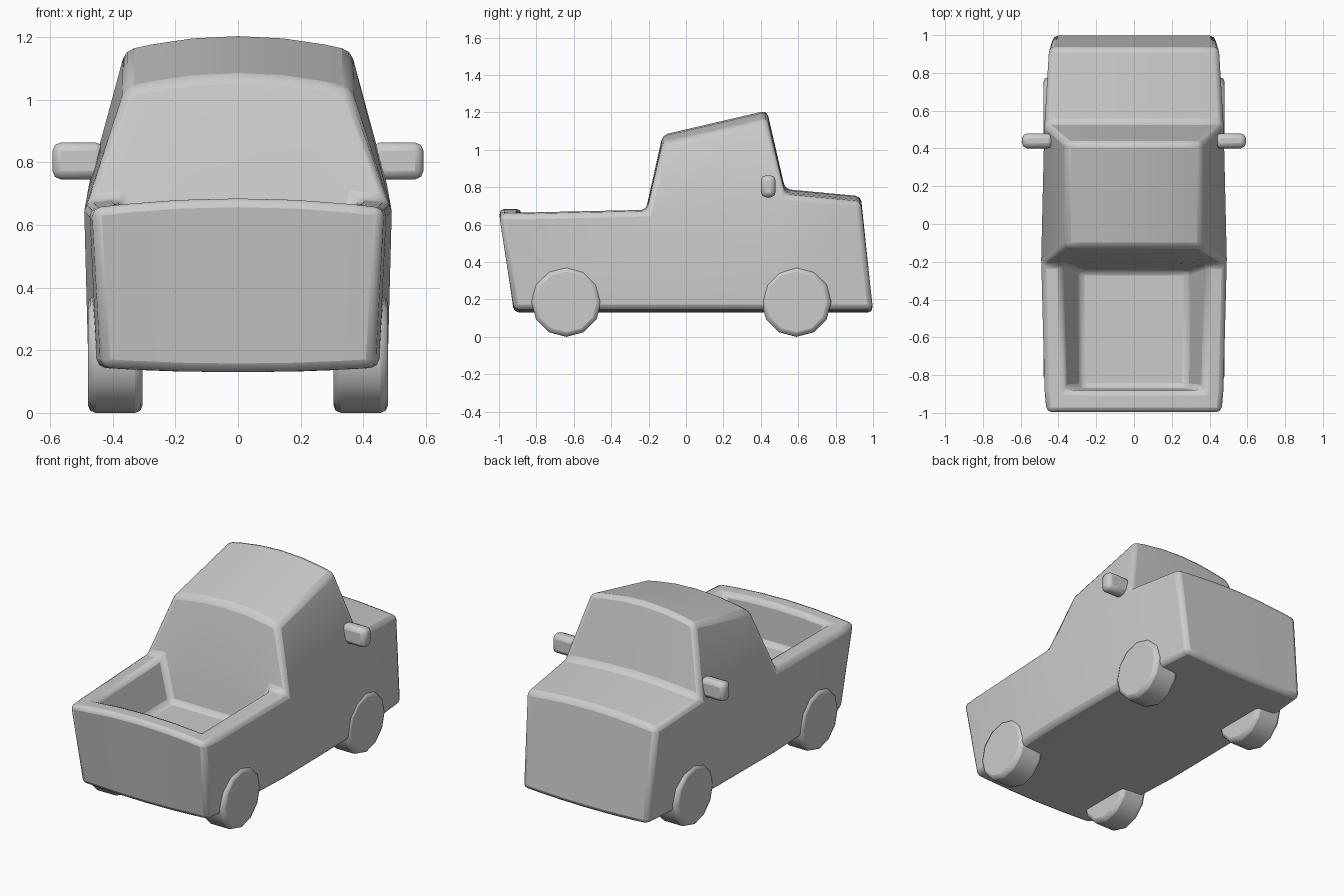
import bpy, bmesh, math
from mathutils import Matrix

cube = bpy.data.objects.get("Cube")
if cube:
    bpy.data.objects.remove(cube, do_unlink=True)

grey = bpy.data.materials.new("light grey")
grey.use_nodes = True
colour = (0.6, 0.6, 0.6, 1)
grey.diffuse_color = colour
grey.node_tree.nodes["Principled BSDF"].inputs["Base Color"].default_value = colour


def finish(bm, name, bevel, segments):
    bmesh.ops.recalc_face_normals(bm, faces=bm.faces)
    mesh = bpy.data.meshes.new(name)
    bm.to_mesh(mesh)
    bm.free()
    mesh.materials.append(grey)
    obj = bpy.data.objects.new(name, mesh)
    bpy.context.collection.objects.link(obj)
    mod = obj.modifiers.new("rounded edges", "BEVEL")
    mod.width = bevel
    mod.segments = segments
    mod.limit_method = "ANGLE"
    mod.angle_limit = math.radians(35)
    bpy.ops.object.select_all(action="DESELECT")
    obj.select_set(True)
    bpy.context.view_layer.objects.active = obj
    bpy.ops.object.shade_smooth_by_angle(angle=math.radians(60))
    return obj


# Body stations: bottom y, top y, top z, bottom half width, belt half width
STATIONS = [
    (-0.92, -1.00, 0.685, 0.435, 0.465),
    (-0.82, -0.88, 0.685, 0.450, 0.475),
    (-0.21, -0.21, 0.700, 0.478, 0.492),
    (0.53, 0.53, 0.790, 0.472, 0.475),
    (1.00, 0.935, 0.752, 0.430, 0.450),
]
COLUMNS = [-1, -0.77, -0.4, 0, 0.4, 0.77, 1]


def build_body():
    bm = bmesh.new()
    low, top = [], []
    for yb, yt, zt, wb, wt in STATIONS:
        low.append([bm.verts.new((t * wb, yb, 0.13 + 0.015 * t * t)) for t in COLUMNS])
        top.append([bm.verts.new((t * wt, yt, zt - 0.03 * t * t)) for t in COLUMNS])
    ns, nc = len(STATIONS), len(COLUMNS)
    upper = {}
    for i in range(ns - 1):
        for k in range(nc - 1):
            bm.faces.new((low[i][k], low[i][k + 1], low[i + 1][k + 1], low[i + 1][k]))
            upper[i, k] = bm.faces.new((top[i][k], top[i][k + 1], top[i + 1][k + 1], top[i + 1][k]))
        for k in (0, nc - 1):
            bm.faces.new((low[i][k], low[i + 1][k], top[i + 1][k], top[i][k]))
    for i in (0, ns - 1):
        for k in range(nc - 1):
            bm.faces.new((low[i][k], low[i][k + 1], top[i][k + 1], top[i][k]))
    bm.normal_update()

    def extrude(faces):
        result = bmesh.ops.extrude_face_region(bm, geom=faces)
        bmesh.ops.delete(bm, geom=faces, context="FACES_ONLY")
        return [v for v in result["geom"] if isinstance(v, bmesh.types.BMVert)]

    # Cab, tapering to a crowned, forward-rising roof
    for v in extrude([upper[2, k] for k in range(nc - 1)]):
        front = v.co.y > 0.1
        t = v.co.x / (0.475 if front else 0.492)
        v.co = (t * 0.36, 0.433 if front else -0.125, (1.21 if front else 1.08) - 0.045 * t * t)

    # Sunken cargo bed with sloping side walls
    for v in extrude([upper[1, k] for k in range(1, nc - 2)]):
        rear = v.co.y > -0.5
        v.co = (v.co.x * 0.77, -0.245 if rear else -0.87, 0.43)
    return finish(bm, "truck_body", 0.028, 2)


build_body()


def box(name, centre, size, bevel):
    bm = bmesh.new()
    bmesh.ops.create_cube(bm, size=1, matrix=Matrix.Translation(centre) @ Matrix.Diagonal((*size, 1)))
    return finish(bm, name, bevel, 2)


def wheel(name, x, y):
    bm = bmesh.new()
    place = Matrix.Translation((x, y, 0.187)) @ Matrix.Rotation(math.pi / 2, 4, "Y")
    bmesh.ops.create_cone(bm, cap_ends=True, segments=12, radius1=0.187, radius2=0.187,
                          depth=0.175, matrix=place)
    return finish(bm, name, 0.024, 2)


# Wheels and door mirrors on both sides
for side, sign in (("left", 1), ("right", -1)):
    wheel("front_wheel_" + side, sign * 0.392, -0.64)
    wheel("back_wheel_" + side, sign * 0.392, 0.59)
    box("door_mirror_" + side, (sign * 0.51, 0.44, 0.805), (0.165, 0.078, 0.118), 0.027)
